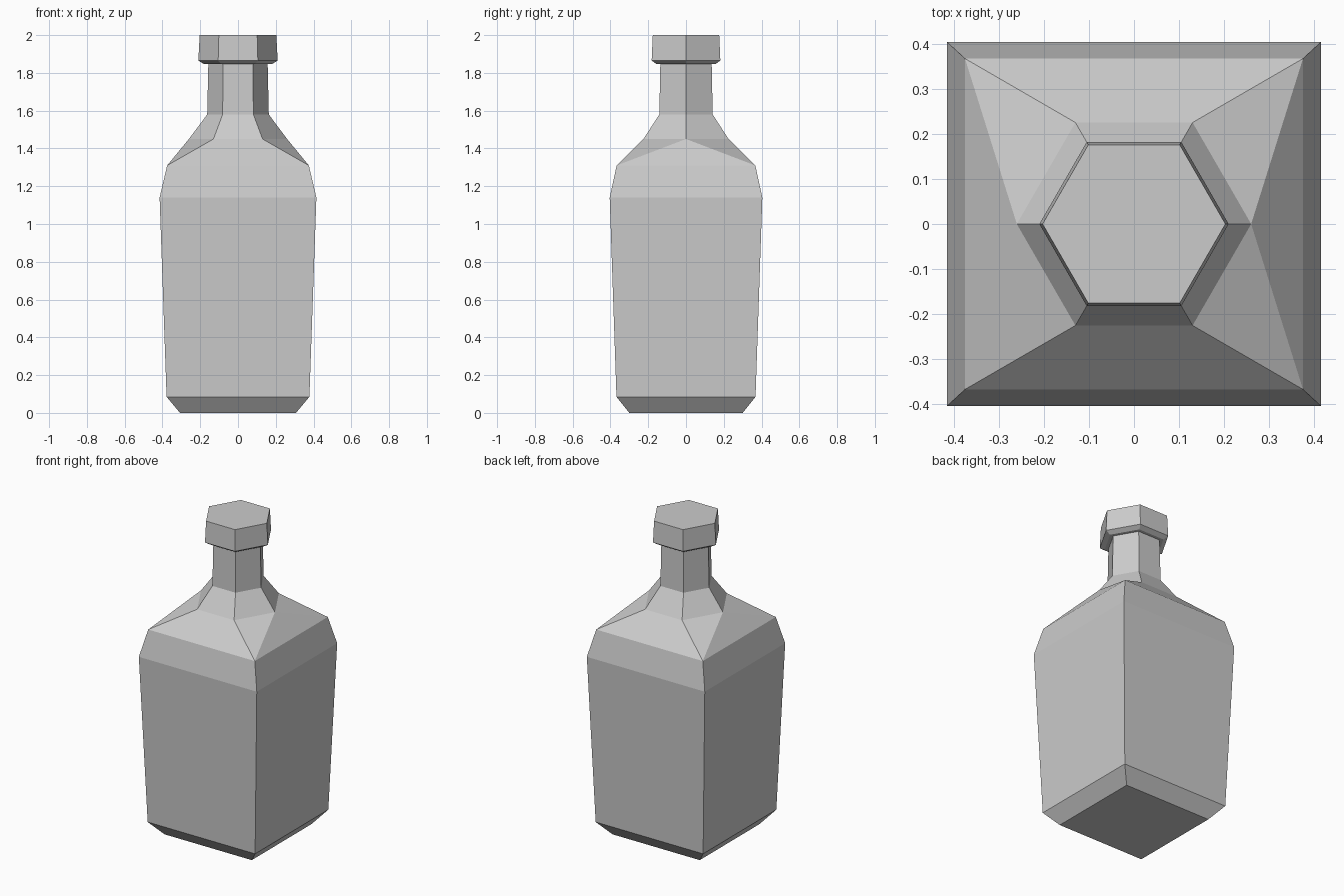
import bpy
import bmesh
from math import cos, sin, pi

cube = bpy.data.objects.get("Cube")
if cube:
    bpy.data.objects.remove(cube, do_unlink=True)

grey = bpy.data.materials.new("plain grey")
grey.use_nodes = True
colour = (0.6, 0.6, 0.6, 1)
grey.diffuse_color = colour
grey.node_tree.nodes["Principled BSDF"].inputs["Base Color"].default_value = colour


def rectangle(bm, half_x, half_y, z):
    corners = ((1, 1), (-1, 1), (-1, -1), (1, -1))
    return [bm.verts.new((sx * half_x, sy * half_y, z)) for sx, sy in corners]


def hexagon(bm, radius, z):
    return [bm.verts.new((radius * cos(i * pi / 3), radius * sin(i * pi / 3), z))
            for i in range(6)]


def bridge(bm, lower, upper):
    n = len(lower)
    for i in range(n):
        j = (i + 1) % n
        bm.faces.new((lower[i], lower[j], upper[j], upper[i]))


def loft(bm, rings):
    for lower, upper in zip(rings, rings[1:]):
        bridge(bm, lower, upper)


def finish(bm, name):
    bmesh.ops.recalc_face_normals(bm, faces=bm.faces)
    mesh = bpy.data.meshes.new(name)
    bm.to_mesh(mesh)
    bm.free()
    mesh.materials.append(grey)
    obj = bpy.data.objects.new(name, mesh)
    bpy.context.collection.objects.link(obj)


# Bottle: square body, faceted shoulder and six-sided neck
bm = bmesh.new()
body = [rectangle(bm, *size) for size in (
    (0.307, 0.30, 0), (0.378, 0.368, 0.085), (0.415, 0.404, 1.14), (0.375, 0.367, 1.31))]
neck = [hexagon(bm, *size) for size in ((0.26, 1.45), (0.163, 1.58), (0.157, 1.85))]
loft(bm, body)
loft(bm, neck)
bm.faces.new(body[0])
bm.faces.new(neck[-1])

# Shoulder facets joining the square to the hexagon
back_left, back_right, front_right, front_left = body[-1]
h = neck[0]
for face in (
        (back_left, back_right, h[2], h[1]), (front_right, front_left, h[5], h[4]),
        (front_left, back_left, h[0]), (back_right, front_right, h[3]),
        (back_left, h[1], h[0]), (back_right, h[3], h[2]),
        (front_right, h[4], h[3]), (front_left, h[0], h[5])):
    bm.faces.new(face)
finish(bm, "bottle_body")

# Stopper: flared cap with a bevelled underside
bm = bmesh.new()
cap = [hexagon(bm, *size) for size in ((0.18, 1.847), (0.21, 1.865), (0.203, 2.0))]
loft(bm, cap)
bm.faces.new(cap[0])
bm.faces.new(cap[-1])
finish(bm, "stopper")
